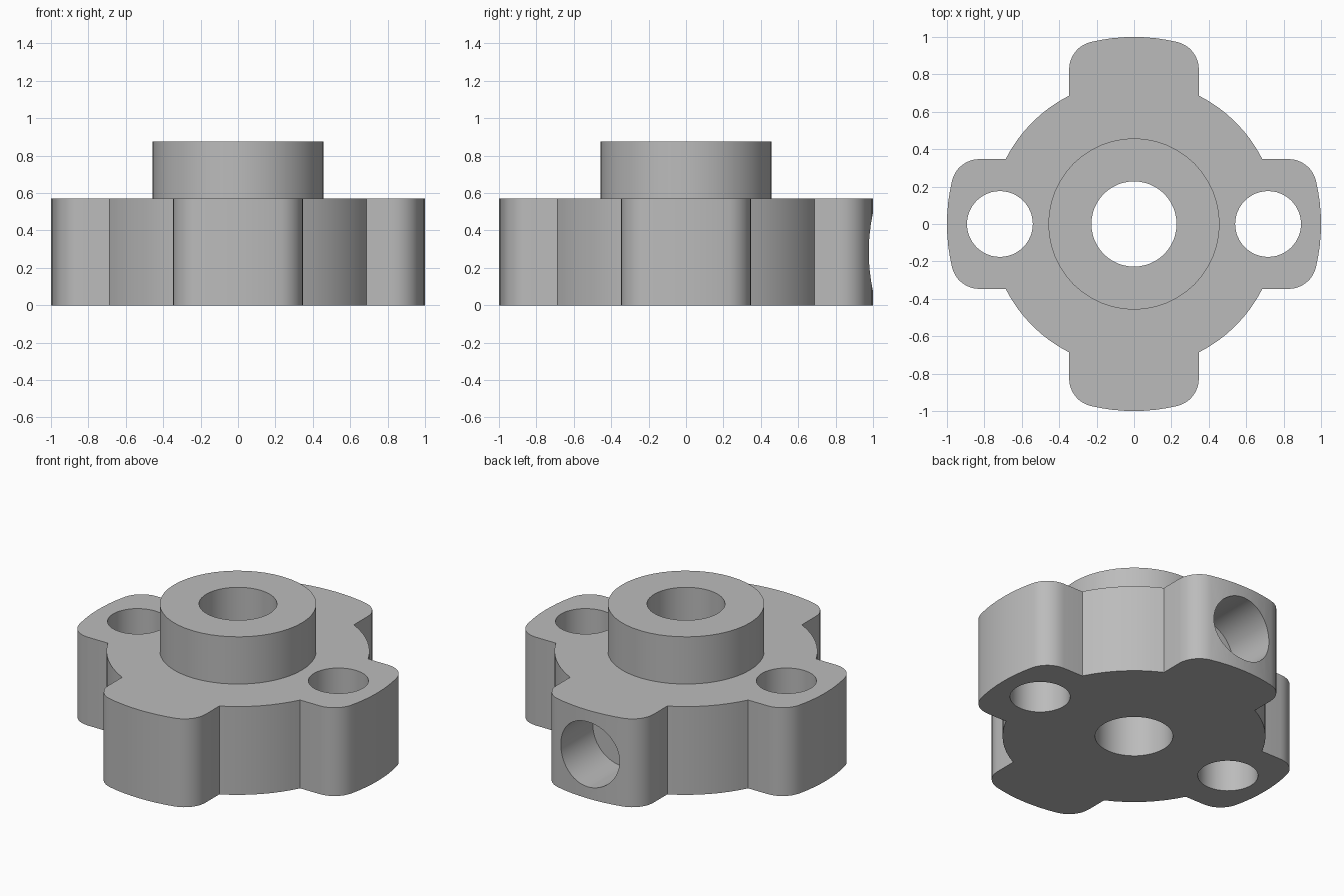
import bpy, bmesh, math
from mathutils import Vector, Matrix

cube = bpy.data.objects.get("Cube")
if cube:
    bpy.data.objects.remove(cube, do_unlink=True)

BODY_H, BOSS_TOP = 0.57, 0.875
DISC_R, OUTER_R, HALF_W, FILLET = 0.769, 1.0, 0.347, 0.15

grey = bpy.data.materials.new("plain grey")
grey.use_nodes = True
grey.diffuse_color = (0.5, 0.5, 0.5, 1)
grey.node_tree.nodes["Principled BSDF"].inputs["Base Color"].default_value = (0.5, 0.5, 0.5, 1)


def finish(bm, name):
    bmesh.ops.recalc_face_normals(bm, faces=bm.faces)
    mesh = bpy.data.meshes.new(name)
    bm.to_mesh(mesh)
    bm.free()
    mesh.materials.append(grey)
    obj = bpy.data.objects.new(name, mesh)
    bpy.context.collection.objects.link(obj)
    return obj


def cylinder(name, radius, start, end, sides=48):
    start, end = Vector(start), Vector(end)
    axis = end - start
    turn = axis.to_track_quat('Z', 'Y').to_matrix().to_4x4()
    bm = bmesh.new()
    bmesh.ops.create_cone(bm, cap_ends=True, segments=sides, radius1=radius, radius2=radius,
                          depth=axis.length, matrix=Matrix.Translation((start + end) / 2) @ turn)
    return finish(bm, name)


def arc(centre, radius, a, b, steps):
    return [Vector((centre[0] + radius * math.cos(a + (b - a) * i / steps),
                    centre[1] + radius * math.sin(a + (b - a) * i / steps), 0))
            for i in range(steps + 1)]


def combine(target, tool, operation):
    mod = target.modifiers.new(operation, 'BOOLEAN')
    mod.operation, mod.solver, mod.object = operation, 'EXACT', tool
    bpy.context.view_layer.objects.active = target
    bpy.ops.object.modifier_apply(modifier=mod.name)
    bpy.data.objects.remove(tool, do_unlink=True)


# One quarter of the outline: rounded lobe on +x, then the disc arc
cy = HALF_W - FILLET
cx = math.sqrt((OUTER_R - FILLET) ** 2 - cy ** 2)
tip = math.atan2(cy, cx)
root = math.asin(HALF_W / DISC_R)
quarter = arc((cx, -cy), FILLET, -math.pi / 2, -tip, 8)
quarter += arc((0, 0), OUTER_R, -tip, tip, 8)[1:-1]
quarter += arc((cx, cy), FILLET, tip, math.pi / 2, 8)
quarter += arc((0, 0), DISC_R, root, math.pi / 2 - root, 8)

# Four-lobed flange
bm = bmesh.new()
ring = [bm.verts.new(Matrix.Rotation(k * math.pi / 2, 3, 'Z') @ p)
        for k in range(4) for p in quarter]
base = bm.faces.new(ring)
top = bmesh.ops.extrude_face_region(bm, geom=[base])
bmesh.ops.translate(bm, vec=(0, 0, BODY_H),
                    verts=[v for v in top["geom"] if isinstance(v, bmesh.types.BMVert)])
flange = finish(bm, "lobed_flange")

# Raised boss, central bore and the two bolt holes
combine(flange, cylinder("boss", 0.458, (0, 0, 0.3), (0, 0, BOSS_TOP)), 'UNION')
combine(flange, cylinder("bore", 0.228, (0, 0, -1), (0, 0, 2)), 'DIFFERENCE')
for side in (-1, 1):
    x = side * 0.717
    combine(flange, cylinder("bolt_hole", 0.176, (x, 0, -1), (x, 0, 2)), 'DIFFERENCE')

# Blind socket in the back lobe
combine(flange, cylinder("socket", 0.21, (0, 0.65, BODY_H / 2), (0, 1.5, BODY_H / 2)), 'DIFFERENCE')

bpy.ops.object.select_all(action='DESELECT')
flange.select_set(True)
bpy.context.view_layer.objects.active = flange
bpy.ops.object.shade_smooth_by_angle(angle=math.radians(25))
